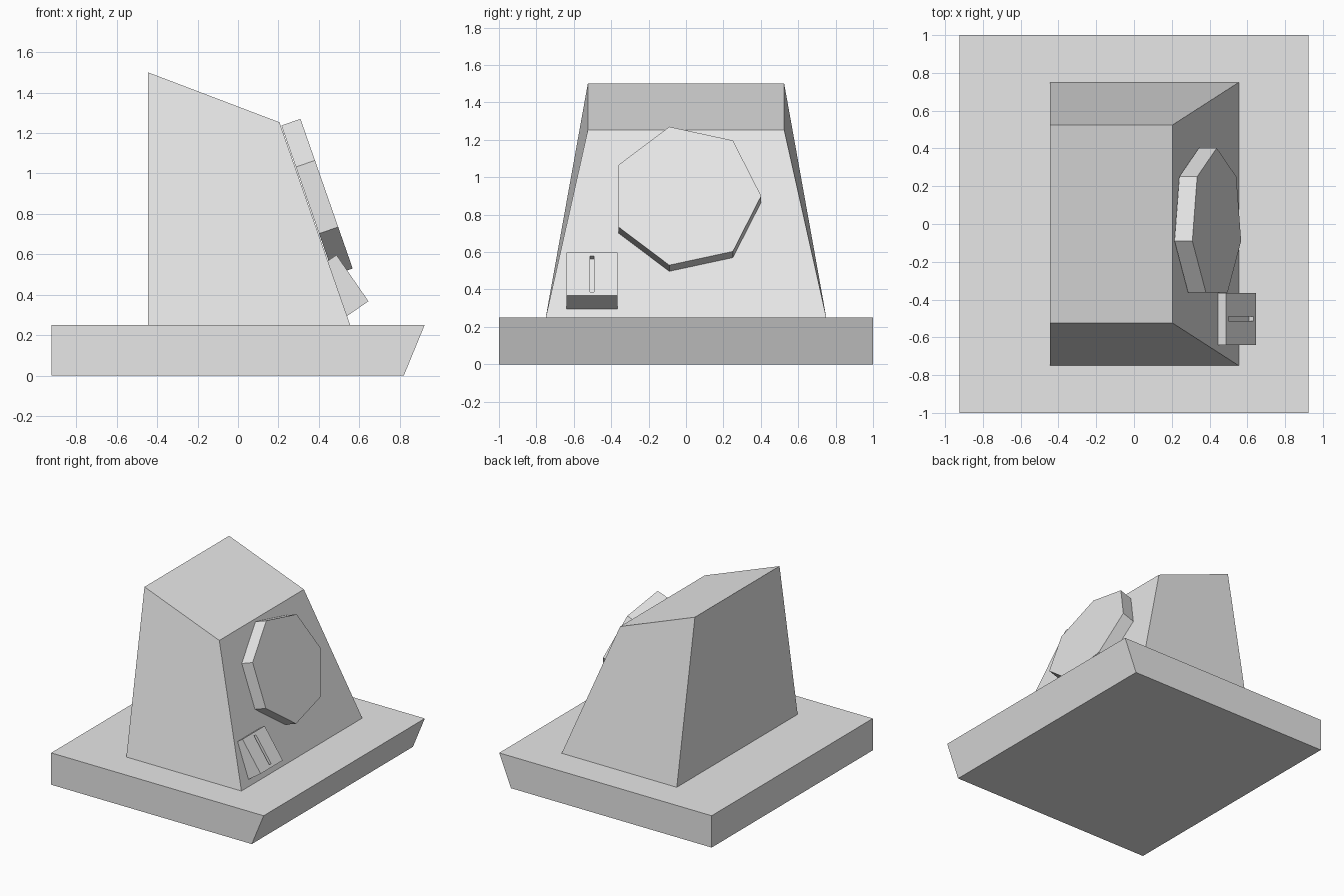
import bpy, bmesh, math
from mathutils import Vector

if "Cube" in bpy.data.objects:
    bpy.data.objects.remove(bpy.data.objects["Cube"])

grey = bpy.data.materials.new("plain grey")
grey.diffuse_color = (0.8, 0.8, 0.8, 1)
grey.use_nodes = True
grey.node_tree.nodes["Principled BSDF"].inputs["Base Color"].default_value = grey.diffuse_color


def loft(name, loops):
    """Closed solid from matching vertex loops, capped at both ends."""
    bm = bmesh.new()
    rings = [[bm.verts.new(p) for p in loop] for loop in loops]
    n = len(rings[0])
    bm.faces.new(rings[0])
    bm.faces.new(rings[-1])
    for a, b in zip(rings, rings[1:]):
        for i in range(n):
            j = (i + 1) % n
            bm.faces.new((a[i], a[j], b[j], b[i]))
    bmesh.ops.recalc_face_normals(bm, faces=bm.faces)
    mesh = bpy.data.meshes.new(name)
    bm.to_mesh(mesh)
    bm.free()
    mesh.materials.append(grey)
    obj = bpy.data.objects.new(name, mesh)
    bpy.context.collection.objects.link(obj)
    return obj


def rect(x0, x1, y, z0, z1):
    """Rectangle symmetric in y; left edge at z0, right edge at z1."""
    return [(x0, -y, z0), (x1, -y, z1), (x1, y, z1), (x0, y, z0)]


# Base slab with one slanted end
loft("base", [rect(-0.923, 0.82, 1, 0, 0), rect(-0.923, 0.923, 1, 0.25, 0.25)])

# Tapered housing with a sloping top
loft("housing", [rect(-0.445, 0.555, 0.75, 0.25, 0.25),
                 rect(-0.445, 0.205, 0.525, 1.5, 1.253)])

# Seven-sided dial lying on the sloping panel
panel_up = Vector((-0.35, 0, 1.003)).normalized()
panel_out = Vector((panel_up.z, 0, -panel_up.x))
side = Vector((0, 1, 0))
centre = Vector((0.438, 0, 0.9))


def dial_ring(depth):
    return [centre - panel_out * depth
            + 0.402 * (side * math.cos(k * math.tau / 7) + panel_up * math.sin(k * math.tau / 7))
            for k in range(7)]


loft("dial", [dial_ring(0.1), dial_ring(0)])

# Tilted box with a sunken slot in its front face
box_top = Vector((0.487, -0.5025, 0.597))
box_down = Vector((0.158, 0, -0.229))
box_out = Vector((0.229, 0, 0.158)).normalized()


def box_ring(t0, t1, half, depth):
    return [box_top + box_down * t + side * s * half - box_out * depth
            for t, s in ((t0, -1), (t1, -1), (t1, 1), (t0, 1))]


loft("slot_box", [box_ring(0, 1, 0.1375, 0.13), box_ring(0, 1, 0.1375, 0),
                  box_ring(0.08, 0.92, 0.0115, 0), box_ring(0.08, 0.92, 0.0115, 0.028)])
